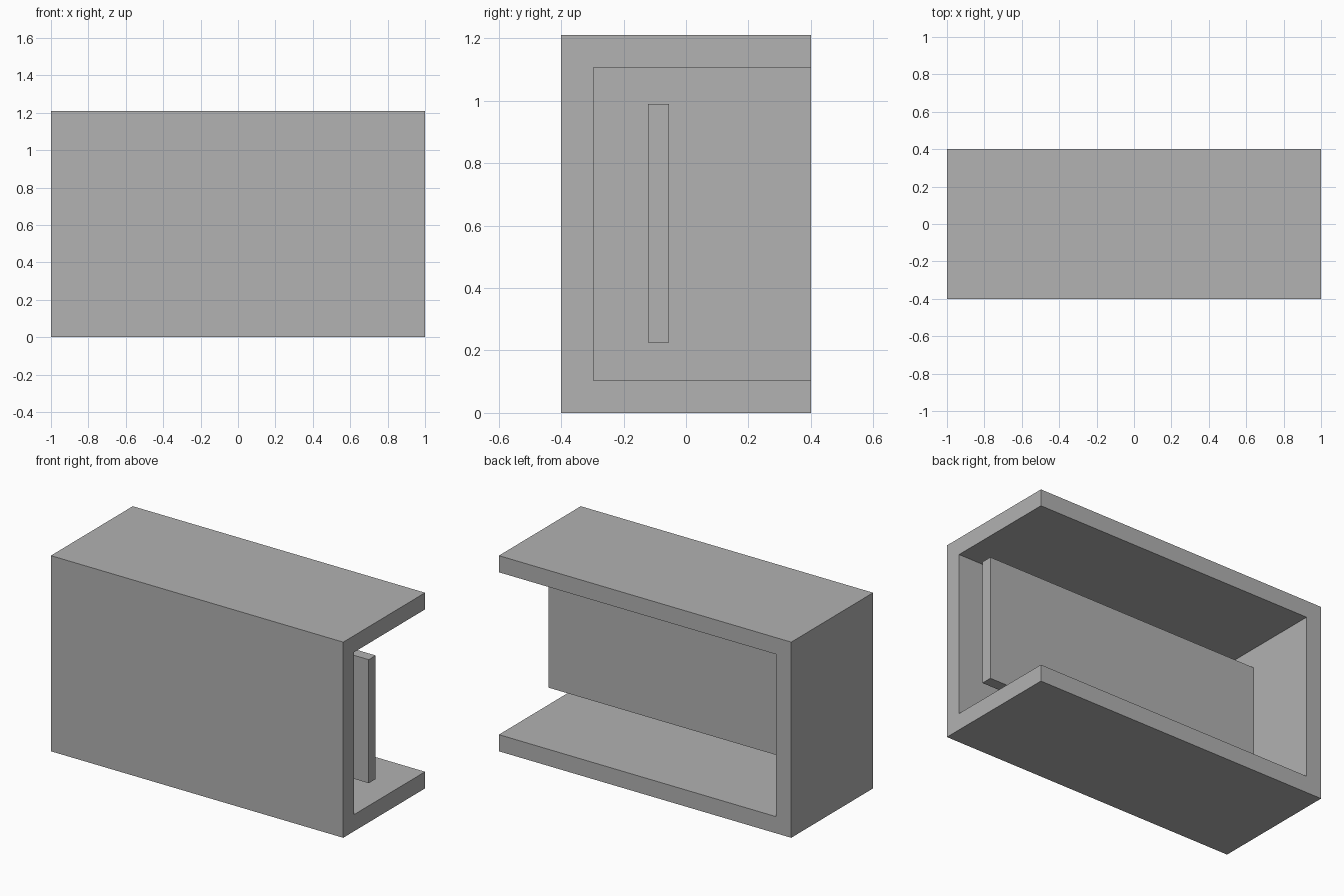
import bpy

if "Cube" in bpy.data.objects:
    bpy.data.objects.remove(bpy.data.objects["Cube"], do_unlink=True)

grey = bpy.data.materials.new("plain grey")
grey.use_nodes = True
colour = (0.445, 0.445, 0.445, 1)
grey.diffuse_color = colour
grey.node_tree.nodes["Principled BSDF"].inputs["Base Color"].default_value = colour


def box(name, low, high):
    """Axis-aligned block between two corners."""
    centre = [(a + b) / 2 for a, b in zip(low, high)]
    bpy.ops.mesh.primitive_cube_add(size=1, location=centre)
    obj = bpy.context.object
    obj.name = name
    obj.scale = [b - a for a, b in zip(low, high)]
    bpy.ops.object.transform_apply(location=True, rotation=False, scale=True)
    obj.data.materials.append(grey)
    return obj


WALL = 0.103
HEIGHT = 1.21
DEPTH = 0.4

# Hollow casing, open at the back and at the +x end
casing = box("casing", (-1, -DEPTH, 0), (1, DEPTH, HEIGHT))
hollow = box("hollow_cutter", (-1 + WALL, -DEPTH + WALL, WALL),
             (1.5, DEPTH + 0.5, HEIGHT - WALL))
cut = casing.modifiers.new("hollow", "BOOLEAN")
cut.operation = "DIFFERENCE"
cut.solver = "EXACT"
cut.object = hollow
bpy.context.view_layer.objects.active = casing
bpy.ops.object.modifier_apply(modifier=cut.name)
bpy.data.objects.remove(hollow, do_unlink=True)

# Upright panel held by the closed end
box("inner_panel", (-1 + WALL, -0.122, 0.226), (0.98, -0.054, 0.99))
